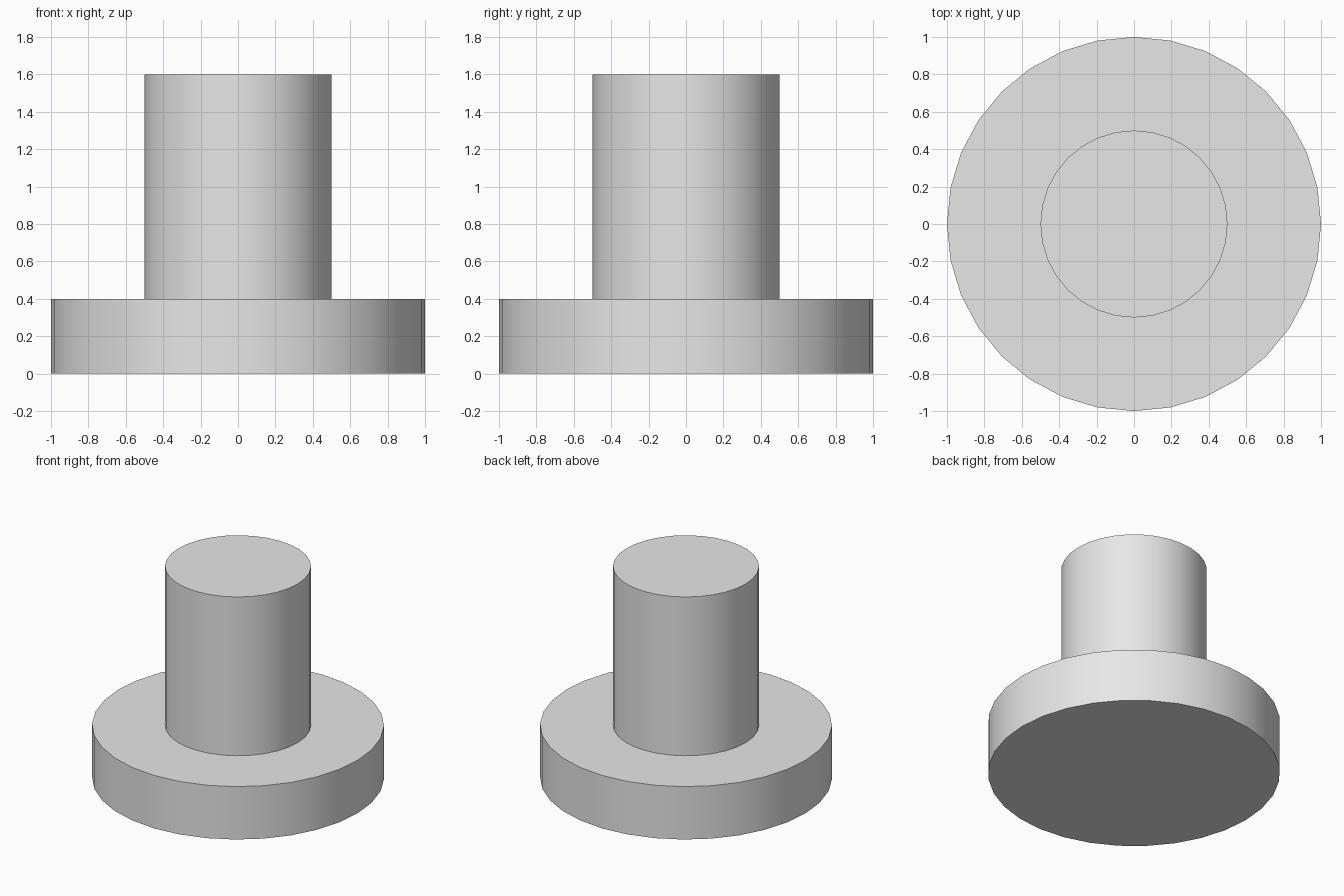
import bpy
import math

# Remove the default cube
cube = bpy.data.objects.get("Cube")
if cube:
    bpy.data.objects.remove(cube, do_unlink=True)

# Single plain grey material
GREY = (0.8, 0.8, 0.8, 1.0)
grey = bpy.data.materials.new("light_grey")
grey.use_nodes = True
grey.diffuse_color = GREY
for node in grey.node_tree.nodes:
    if node.type == 'BSDF_PRINCIPLED':
        node.inputs["Base Color"].default_value = GREY


def add_cylinder(name, radius, bottom, top):
    """Upright 32-sided cylinder with smooth walls and sharp rims."""
    bpy.ops.mesh.primitive_cylinder_add(
        vertices=32, radius=radius, depth=top - bottom,
        location=(0, 0, (bottom + top) / 2))
    part = bpy.context.object
    part.name = name
    part.data.name = name
    part.data.materials.append(grey)
    bpy.ops.object.shade_smooth_by_angle(angle=math.radians(30))
    return part


# Wide disc at the bottom
add_cylinder("base_disc", radius=1.0, bottom=0.0, top=0.4)

# Narrow post standing on the disc
add_cylinder("post", radius=0.5, bottom=0.4, top=1.6)
